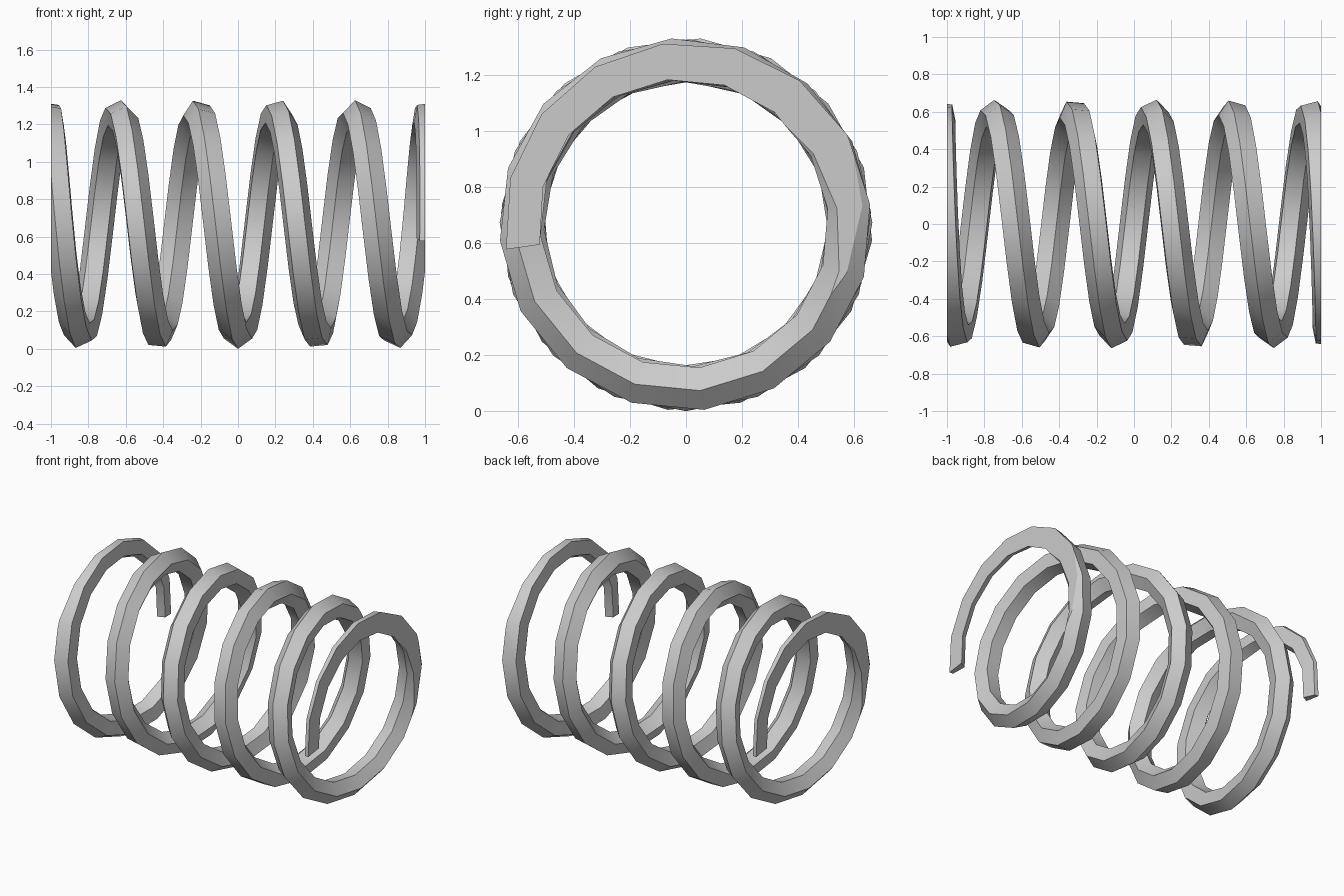
import bpy, bmesh
from math import sin, cos, pi
from mathutils import Vector, Matrix

cube = bpy.data.objects.get("Cube")
if cube:
    bpy.data.objects.remove(cube)

COIL_R, WIRE_R, MID_Z = 0.586, 0.08, 0.666
PITCH, SIDES = 0.4225, 5
HALF_TURNS, STEPS = 2.772, 44
CLOSE_AT, CLOSE_RATE = 2.15, 0.375


def helix(t):
    """Centre of the wire after t turns from the middle; end coils close up."""
    u = max(0.0, abs(t) - CLOSE_AT)
    x = PITCH * abs(t) - CLOSE_RATE * u * u
    a = 2 * pi * t
    return Vector((x if t > 0 else -x, COIL_R * sin(a), MID_Z - COIL_R * cos(a)))


def tangent(t):
    return (helix(t + 0.005) - helix(t - 0.005)).normalized()


def half_rings(sign):
    """Wire sections from the middle to one end, carried along without twist."""
    out = Vector((0, 0, -1))
    last = tangent(0)
    rings = []
    for i in range(STEPS + 1):
        t = sign * HALF_TURNS * i / STEPS
        d = tangent(t)
        out = last.rotation_difference(d) @ out
        last = d
        rings.append([helix(t) + Matrix.Rotation(2 * pi * k / SIDES, 3, d) @ out * WIRE_R
                      for k in range(SIDES)])
    return rings


# Wire: pentagonal tube along the coil
sections = half_rings(-1)[:0:-1] + half_rings(1)
bm = bmesh.new()
rings = [[bm.verts.new(p) for p in section] for section in sections]
for a, b in zip(rings, rings[1:]):
    for k in range(SIDES):
        n = (k + 1) % SIDES
        bm.faces.new((a[k], a[n], b[n], b[k]))
bm.faces.new(rings[0])
bm.faces.new(rings[-1])

# Ground ends: slice both end coils flat
for side in (-1, 1):
    cut = bmesh.ops.bisect_plane(
        bm, geom=bm.verts[:] + bm.edges[:] + bm.faces[:],
        plane_co=(side, 0, 0), plane_no=(side, 0, 0), clear_outer=True)
    rim = [e for e in cut["geom_cut"] if isinstance(e, bmesh.types.BMEdge)]
    bmesh.ops.triangle_fill(bm, edges=rim, use_beauty=True)
bmesh.ops.recalc_face_normals(bm, faces=bm.faces[:])

mesh = bpy.data.meshes.new("coil_spring")
bm.to_mesh(mesh)
bm.free()
spring = bpy.data.objects.new("coil_spring", mesh)
bpy.context.collection.objects.link(spring)

# Plain grey steel
steel = bpy.data.materials.new("grey_steel")
steel.use_nodes = True
colour = (0.6, 0.6, 0.6, 1)
steel.diffuse_color = colour
steel.node_tree.nodes["Principled BSDF"].inputs["Base Color"].default_value = colour
mesh.materials.append(steel)

bpy.ops.object.select_all(action='DESELECT')
spring.select_set(True)
bpy.context.view_layer.objects.active = spring
bpy.ops.object.shade_smooth_by_angle(angle=pi / 6)
